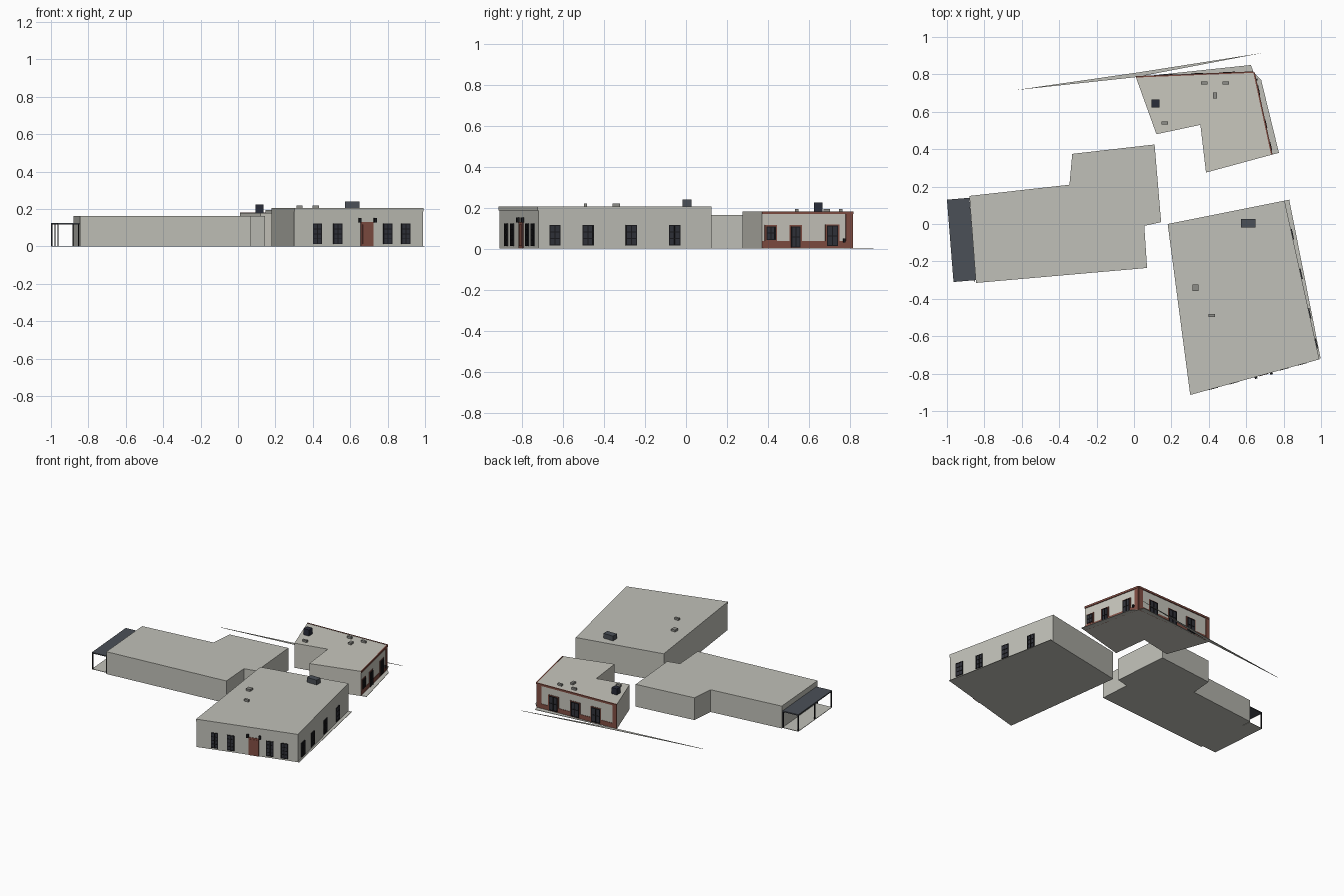
import bpy, bmesh
from mathutils import Vector

if "Cube" in bpy.data.objects:
    bpy.data.objects.remove(bpy.data.objects["Cube"])


def material(name, rgb):
    m = bpy.data.materials.new(name)
    m.diffuse_color = (*rgb, 1)
    m.use_nodes = True
    m.node_tree.nodes["Principled BSDF"].inputs["Base Color"].default_value = m.diffuse_color
    return m


STUCCO = material("grey stucco", (0.53, 0.53, 0.48))
PALE = material("pale plaster", (0.58, 0.57, 0.51))
BRICK = material("red brick", (0.22, 0.075, 0.055))
GLASS = material("dark glass", (0.03, 0.032, 0.042))
FRAME = material("black metal", (0.01, 0.01, 0.012))
SLATE = material("slate metal", (0.07, 0.08, 0.095))
UNIT = material("dark unit", (0.022, 0.025, 0.04))
VENT = material("vent grey", (0.27, 0.27, 0.25))


def finish(name, bm, mat):
    bmesh.ops.recalc_face_normals(bm, faces=bm.faces)
    me = bpy.data.meshes.new(name)
    bm.to_mesh(me)
    bm.free()
    me.materials.append(mat)
    ob = bpy.data.objects.new(name, me)
    bpy.context.collection.objects.link(ob)
    return ob


def add_prism(bm, pts, z0, z1):
    """Extrude a plan outline from z0 to z1."""
    lo = [bm.verts.new((x, y, z0)) for x, y in pts]
    hi = [bm.verts.new((x, y, z1)) for x, y in pts]
    bm.faces.new(lo[::-1])
    bm.faces.new(hi)
    n = len(pts)
    for i in range(n):
        j = (i + 1) % n
        bm.faces.new((lo[i], lo[j], hi[j], hi[i]))


def prism(name, pts, z0, z1, mat):
    bm = bmesh.new()
    add_prism(bm, pts, z0, z1)
    return finish(name, bm, mat)


def block(name, x, y, w, d, z0, z1, mat):
    w, d = w / 2, d / 2
    return prism(name, [(x-w, y-d), (x+w, y-d), (x+w, y+d), (x-w, y+d)], z0, z1, mat)


class Wall:
    """Places boxes along a wall; the outside is to the right of p -> q."""
    def __init__(self, p, q):
        self.p = Vector(p)
        self.d = Vector(q) - self.p
        self.length = self.d.length
        self.d.normalize()
        self.n = Vector((self.d.y, -self.d.x))

    def boxes(self, name, items, mat):
        # each item: start, end, z0, z1, projection
        bm = bmesh.new()
        for s0, s1, z0, z1, out in items:
            a, b = self.p + self.d * s0, self.p + self.d * s1
            add_prism(bm, [a - self.n * .002, a + self.n * out,
                           b + self.n * out, b - self.n * .002], z0, z1)
        return finish(name, bm, mat)

    def windows(self, name, fractions, w, z0, z1, rows=3):
        panes, bars = [], []
        t = .005
        for f in fractions:
            c = f * self.length
            a, b = c - w / 2, c + w / 2
            panes.append((a, b, z0, z1, .003))
            for s in (a, c - t / 2, b - t):
                bars.append((s, s + t, z0, z1, .006))
            for i in range(rows + 1):
                z = z0 + (z1 - z0 - t) * i / rows
                bars.append((a, b, z, z + t, .0055))
        self.boxes(name + "_glass", panes, GLASS)
        self.boxes(name + "_frames", bars, FRAME)


# Large front building
large = [(.30, -.91), (.99, -.72), (.805, .125), (.18, 0)]
prism("large_building", large, 0, .205, STUCCO)
front = Wall(large[0], large[1])
side = Wall(large[1], large[2])
L = front.length
front.boxes("front_cornice", [(0, L, .187, .205, .004)], STUCCO)
front.windows("front_window", [.18, .338, .725, .865], .05, .012, .123, 4)
front.boxes("front_door", [(.515*L, .615*L, 0, .13, .004)], BRICK)
front.boxes("front_door_panel", [(.53*L, .60*L, .012, .118, .006)], BRICK)
front.boxes("wall_lanterns", [(f*L - .007, f*L + .007, .128, .152, .014)
                              for f in (.507, .626)], FRAME)
side.windows("side_window", [.095, .286, .536, .786], .056, .015, .115)
prism("large_side_pavement", [(.99, -.72), (.998, -.72), (.83, .13), (.805, .125)],
      0, .003, STUCCO)

# Left building with stepped plan
left = [(-.845, -.315), (.07, -.235), (.055, -.01), (.145, .01),
        (.11, .425), (-.33, .375), (-.345, .21), (-.88, .15)]
prism("left_building", left, 0, .163, STUCCO)

# Canopy on the left end
canopy = [(-.965, -.31), (-.845, -.30), (-.88, .14), (-1.0, .13)]
prism("canopy_roof", canopy, .117, .125, SLATE)
prism("canopy_floor", canopy, 0, .003, STUCCO)
for i, (x, y) in enumerate([(-.962, -.306), (-.979, -.09), (-.996, .126),
                            (-.852, -.304), (-.883, .136)]):
    block(f"canopy_post_{i}", x, y, .006, .006, 0, .12, FRAME)

# Rear building with brick trim
rear = [(.385, .275), (.735, .37), (.64, .81), (.01, .785), (.12, .48), (.355, .53)]
prism("rear_building", rear, 0, .18, PALE)
east = Wall(rear[1], rear[2])
back = Wall(rear[2], rear[3])
E, B = east.length, back.length


def brick_trim(name, wall, pilasters, openings):
    n = wall.length
    items = [(0, n, .168, .182, .006), (0, n, 0, .036, .003)]
    items += [(a * n, b * n, 0, .17, .004) for a, b in pilasters]
    for f, w, z0, z1 in openings:  # surrounds of windows and doors
        items.append((f*n - w/2 - .008, f*n + w/2 + .008, max(z0 - .008, 0), z1 + .006, .0035))
    wall.boxes(name + "_brick_trim", items, BRICK)
    for i, (f, w, z0, z1) in enumerate(openings):
        wall.windows(f"{name}_opening_{i}", [f], w, z0, z1, 2)


# glazing sits on the brick surrounds, so surrounds stay thin
Wall_windows = Wall.windows


def raised_windows(self, name, fractions, w, z0, z1, rows=2):
    p = self.p.copy()
    self.p = p + self.n * .003
    Wall_windows(self, name, fractions, w, z0, z1, rows)
    self.p = p


Wall.windows = raised_windows
brick_trim("east", east, [(.93, 1)],
           [(.10, .046, .043, .108), (.375, .046, .005, .108), (.78, .054, .012, .112)])
brick_trim("back", back, [(0, .06), (.95, 1)],
           [(f, .065, .008, .112) for f in (.21, .48, .74)])
east.boxes("wall_meter", [(.90*E, .92*E, .03, .05, .012)], FRAME)

# Pavement around the rear building and the thin kerb wedge behind it
prism("rear_back_pavement", [(.64, .81), (.625, .85), (.01, .785)], 0, .003, STUCCO)
prism("rear_side_pavement", [(.735, .37), (.775, .38), (.68, .77), (.64, .81)], 0, .003, STUCCO)
prism("kerb_wedge", [(-.64, .715), (.01, .785), (.69, .915), (.02, .81)], 0, .003, STUCCO)

# Rooftop equipment: x, y, width, depth, base, top
block("large_roof_unit", .61, .005, .078, .045, .203, .24, SLATE)
block("rear_roof_unit", .115, .645, .042, .042, .178, .225, UNIT)
for i, v in enumerate([(.33, -.34, .032, .035, .203, .22), (.415, -.49, .034, .016, .203, .22),
                       (.165, .54, .035, .016, .178, .194), (.375, .755, .035, .016, .178, .194),
                       (.49, .755, .035, .016, .178, .194), (.433, .687, .022, .032, .178, .194)]):
    block(f"roof_vent_{i}", *v, VENT)
